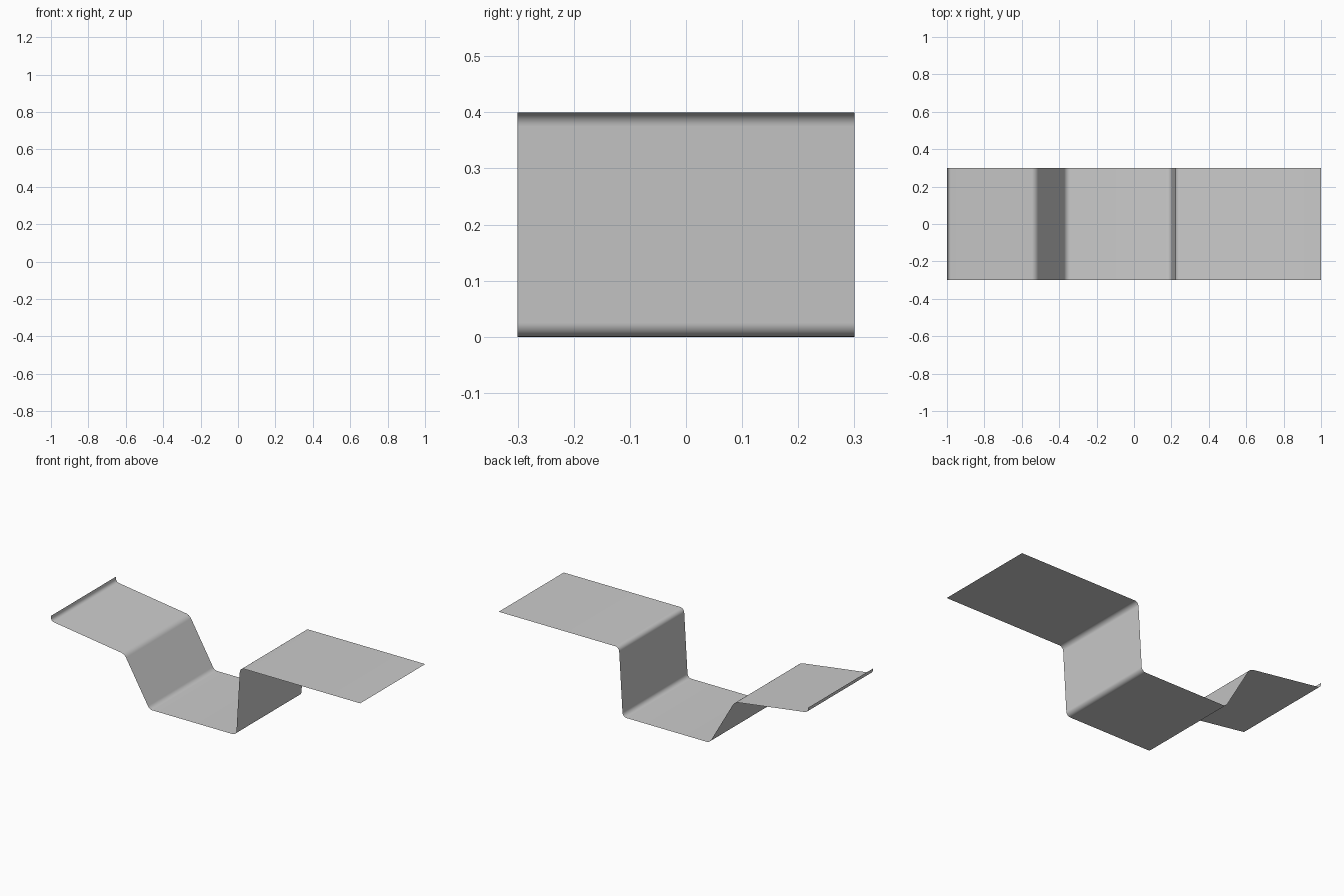
import bpy, bmesh, math
from mathutils import Vector

if "Cube" in bpy.data.objects:
    bpy.data.objects.remove(bpy.data.objects["Cube"])

HALF_DEPTH = 0.3

# Side profile corners: x, z, fillet trim length
corners = [(-1.0, 0.375, 0), (-0.995, 0.346, 0.015), (-0.524, 0.28, 0.022),
           (-0.362, 0.0, 0.02), (0.199, 0.0, 0.025), (0.223, 0.4, 0.025), (1.0, 0.4, 0)]


def fillet(prev, cur, nxt, trim, steps=8):
    """Circular arc replacing a corner, tangent to both neighbours."""
    a, b = (prev - cur).normalized(), (nxt - cur).normalized()
    half = a.angle(b) / 2
    radius = trim * math.tan(half)
    centre = cur + (a + b).normalized() * (trim / math.cos(half))
    start, end = cur + a * trim - centre, cur + b * trim - centre
    sweep = start.angle(end)
    return [centre + (start * math.sin((1 - t) * sweep) + end * math.sin(t * sweep)) / math.sin(sweep)
            for t in (i / steps for i in range(steps + 1))]


pts = [Vector((x, 0, z)) for x, z, _ in corners]
path = [pts[0]]
for i in range(1, len(pts) - 1):
    path += fillet(pts[i - 1], pts[i], pts[i + 1], corners[i][2])
path.append(pts[-1])

# Bent sheet: profile swept across the depth
bm = bmesh.new()
front = [bm.verts.new((p.x, -HALF_DEPTH, p.z)) for p in path]
back = [bm.verts.new((p.x, HALF_DEPTH, p.z)) for p in path]
for i in range(len(path) - 1):
    bm.faces.new((front[i], front[i + 1], back[i + 1], back[i]))
mesh = bpy.data.meshes.new("bent_sheet")
bm.to_mesh(mesh)
bm.free()
mesh.shade_smooth()
sheet = bpy.data.objects.new("bent_sheet", mesh)
bpy.context.collection.objects.link(sheet)
